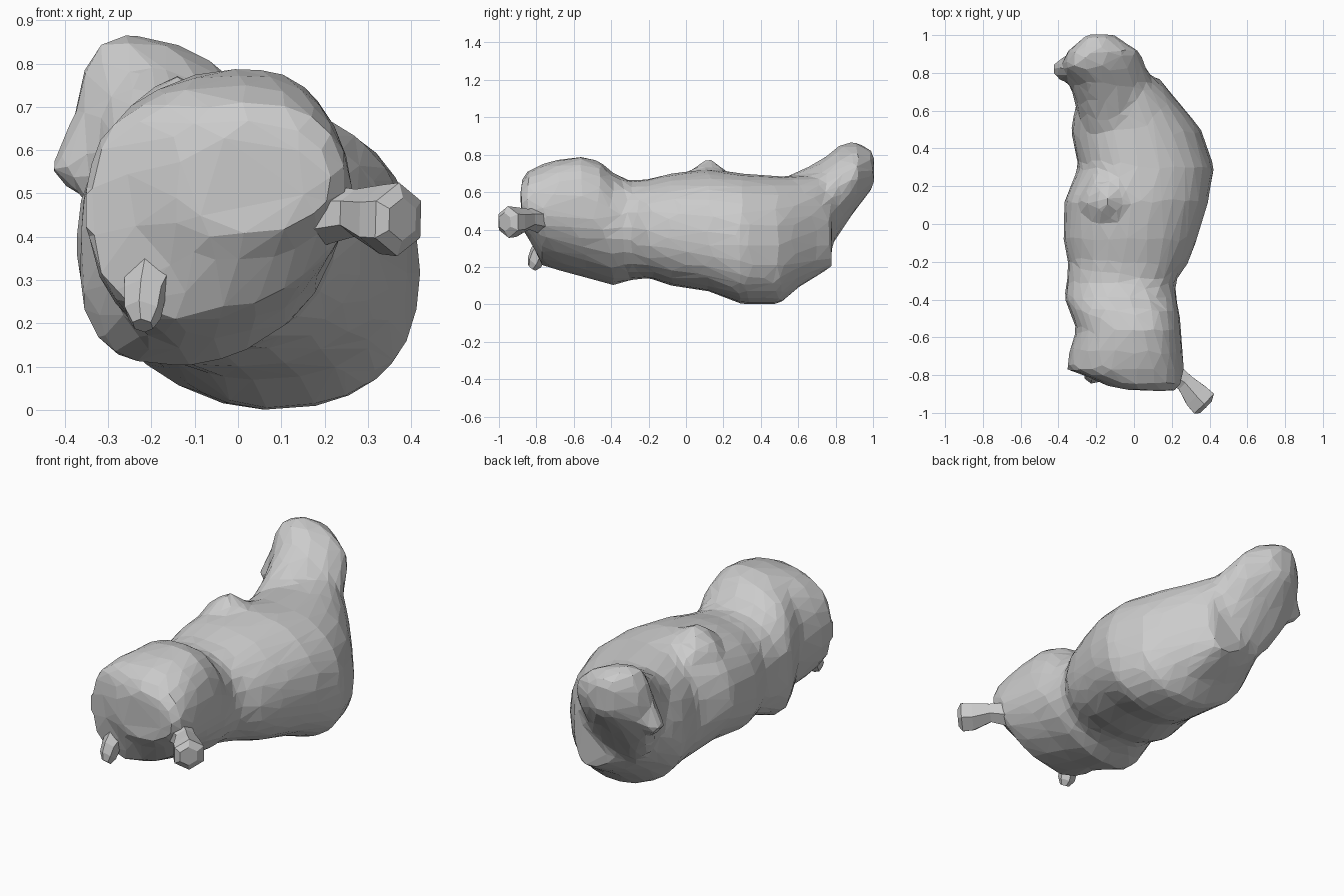
import bpy, bmesh, math
from mathutils import Vector


def new_object(name, bm):
    bmesh.ops.recalc_face_normals(bm, faces=bm.faces)
    mesh = bpy.data.meshes.new(name)
    bm.to_mesh(mesh)
    bm.free()
    obj = bpy.data.objects.new(name, mesh)
    bpy.context.collection.objects.link(obj)
    return obj


def skin(bm, rings):
    """Join successive vertex rings and cap both ends."""
    loops = [[bm.verts.new(p) for p in ring] for ring in rings]
    n = len(loops[0])
    for a, b in zip(loops, loops[1:]):
        for i in range(n):
            j = (i + 1) % n
            bm.faces.new((a[i], a[j], b[j], b[i]))
    bm.faces.new(loops[0])
    bm.faces.new(loops[-1])


def slice_ring(y, xl, xr, zb, zt, xt, xb, powers, slant=0.0, mid=0.5, sides=24):
    """Lopsided oval; powers shape the top-right, top-left, bottom-left, bottom-right."""
    zm = zb + (zt - zb) * mid
    ring = []
    for i in range(sides):
        a = 2 * math.pi * i / sides
        c, s = math.cos(a), math.sin(a)
        power = powers[int(4 * i / sides)]
        c, s = math.copysign(abs(c) ** power, c), math.copysign(abs(s) ** power, s)
        px = xt if s > 0 else xb
        x = px + ((xr if c > 0 else xl) - px) * abs(c)
        z = zm + ((zt - zm) if s > 0 else (zm - zb)) * s
        ring.append((x, y + slant * max(0, -x), z))
    return ring


# Lumpy torso with a waist crease: y, left, right, bottom, top, top x, bottom x
torso = [
    (-0.885, -0.14, 0.21, 0.40, 0.65, 0.02, 0.02),
    (-0.85, -0.28, 0.25, 0.36, 0.71, 0.00, -0.05),
    (-0.77, -0.355, 0.265, 0.21, 0.75, 0.00, -0.14),
    (-0.68, -0.345, 0.26, 0.18, 0.775, 0.01, -0.14),
    (-0.56, -0.305, 0.25, 0.15, 0.79, 0.02, -0.14),
    (-0.46, -0.34, 0.24, 0.12, 0.765, 0.00, -0.14),
    (-0.39, -0.37, 0.225, 0.10, 0.70, -0.04, -0.13),
    (-0.30, -0.355, 0.22, 0.13, 0.66, -0.06, -0.08),
    (-0.20, -0.35, 0.29, 0.14, 0.67, -0.05, -0.04),
    (-0.08, -0.375, 0.335, 0.10, 0.70, -0.05, 0.00),
    (0.12, -0.37, 0.395, 0.07, 0.725, -0.05, 0.04),
    (0.30, -0.295, 0.425, 0.00, 0.70, 0.02, 0.07),
    (0.50, -0.335, 0.355, 0.00, 0.685, 0.00, 0.06),
    (0.60, -0.315, 0.275, 0.09, 0.69, -0.05, 0.06),
    (0.70, -0.28, 0.19, 0.15, 0.70, -0.08, 0.05),
    (0.78, -0.13, 0.13, 0.20, 0.60, 0.02, 0.05),
]
# Raised end rising from the back of the torso
neck = [
    (0.50, -0.28, 0.12, 0.30, 0.67, -0.1, -0.1),
    (0.64, -0.31, 0.13, 0.28, 0.73, -0.16, -0.1),
    (0.74, -0.34, 0.125, 0.26, 0.785, -0.2, -0.1),
    (0.83, -0.385, 0.065, 0.39, 0.86, -0.27, -0.14),
    (0.91, -0.355, 0.035, 0.51, 0.87, -0.26, -0.16),
    (1.005, -0.25, -0.11, 0.63, 0.82, -0.2, -0.18),
]


def torso_powers(y):
    if y < -0.5:
        return (0.85, 0.85, 0.85, 1.1)   # rounded front, cut away lower right
    if y < -0.25:
        return (0.85, 0.85, 0.6, 1.1)    # boxy haunch, lower left
    if y < 0.0:
        return (0.9, 0.85, 0.8, 0.9)
    return (0.9, 0.85, 1.1, 0.82)        # keel-shaped belly, full right side


bm = bmesh.new()
skin(bm, [slice_ring(*s, powers=torso_powers(s[0]), slant=0.2 if s[0] < -0.8 else 0,
                     mid=0.5 if s[0] < -0.25 else 0.46) for s in torso])
skin(bm, [slice_ring(*s, powers=(1.15, 0.9, 0.85, 1.0), sides=16) for s in neck])


def knob(cx, cy, steps):
    """Stacked hexagons given as (radius, z)."""
    skin(bm, [[(cx + r * math.cos(i * math.pi / 3), cy + r * math.sin(i * math.pi / 3), z)
               for i in range(6)] for r, z in steps])


# Low hump on the back and a lump on the side of the raised end
knob(-0.14, 0.12, ((0.15, 0.66), (0.11, 0.71), (0.03, 0.77)))
knob(-0.37, 0.82, ((0.04, 0.51), (0.07, 0.56), (0.02, 0.68)))
body = new_object("body", bm)

# Fuse into one skin, then thin out to irregular facets
fuse = body.modifiers.new("fuse", "REMESH")
fuse.mode = "VOXEL"
fuse.voxel_size = 0.035
thin = body.modifiers.new("facets", "DECIMATE")
thin.ratio = 0.13


def limb(name, points, sides):
    """Tapered faceted tube through (x, y, z, radius) points."""
    centres = [Vector(p[:3]) for p in points]
    q = (centres[-1] - centres[0]).to_track_quat("Z", "Y")
    rings = []
    for c, p in zip(centres, points):
        rings.append([c + q @ Vector((p[3] * math.cos(t), p[3] * math.sin(t), 0))
                      for t in [2 * math.pi * (i + 0.5) / sides for i in range(sides)]])
    bm = bmesh.new()
    skin(bm, rings)
    return new_object(name, bm)


# Stubby arm with a knobbly end
limb("arm", [(0.20, -0.79, 0.45, 0.07), (0.27, -0.84, 0.455, 0.055),
             (0.33, -0.91, 0.44, 0.08), (0.37, -0.95, 0.44, 0.085),
             (0.38, -0.97, 0.44, 0.05)], 6)
# Small foot under the front
limb("foot", [(-0.19, -0.70, 0.36, 0.08), (-0.215, -0.79, 0.27, 0.05),
              (-0.22, -0.81, 0.225, 0.045), (-0.22, -0.825, 0.195, 0.025)], 6)
